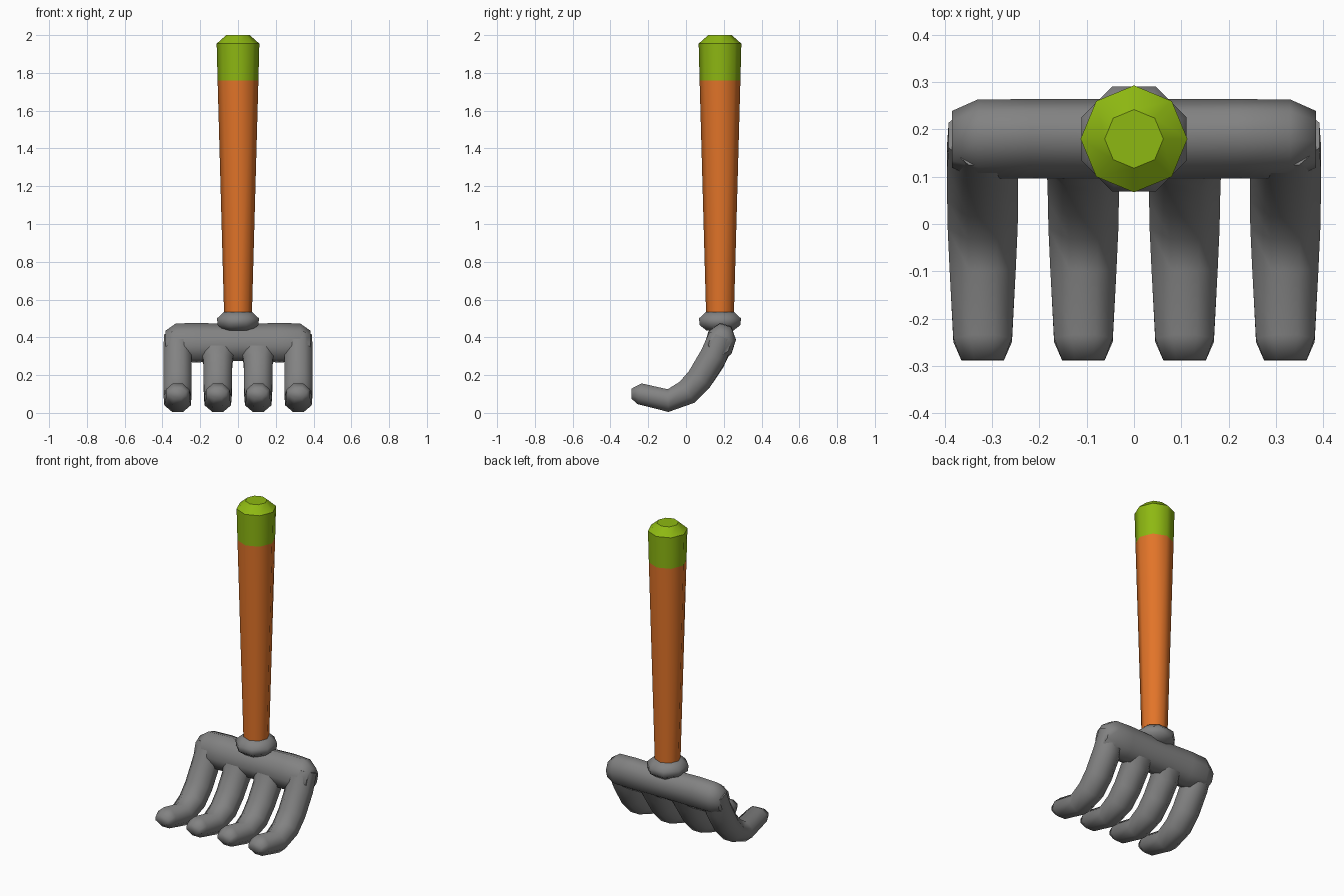
import bpy, bmesh, math
from mathutils import Vector

if "Cube" in bpy.data.objects:
    bpy.data.objects.remove(bpy.data.objects["Cube"])


def material(name, rgb):
    m = bpy.data.materials.new(name)
    m.diffuse_color = (*rgb, 1)
    m.use_nodes = True
    m.node_tree.nodes["Principled BSDF"].inputs["Base Color"].default_value = m.diffuse_color
    return m


ORANGE = material("orange wood", (0.76, 0.175, 0.022))
GREEN = material("green grip", (0.27, 0.48, 0.006))
GREY = material("grey metal", (0.225, 0.225, 0.225))
N = 8


def ring(center, u, v, a, b, flat=True):
    """Octagon of half extents a, b along u, v; flat sides or points on the axes."""
    off = math.pi / N if flat else 0
    k = 1 / math.cos(math.pi / N) if flat else 1
    return [center + u * (a * k * math.cos(off + i * 2 * math.pi / N))
            + v * (b * k * math.sin(off + i * 2 * math.pi / N)) for i in range(N)]


def loft(name, rings, mat, crisp_rings=False):
    bm = bmesh.new()
    loops = [[bm.verts.new(p) for p in r] for r in rings]
    for lo, hi in zip(loops, loops[1:]):
        for i in range(N):
            j = (i + 1) % N
            bm.faces.new((lo[i], lo[j], hi[j], hi[i]))
    caps = [bm.faces.new(loops[0][::-1]), bm.faces.new(loops[-1])]
    bmesh.ops.recalc_face_normals(bm, faces=bm.faces[:])
    for f in bm.faces:
        f.smooth = True
    if crisp_rings:
        for loop in loops:
            for i in range(N):
                bm.edges.get((loop[i], loop[(i + 1) % N])).smooth = False
    else:
        for f in caps:
            for e in f.edges:
                e.smooth = e.calc_face_angle(0) < math.radians(65)
    me = bpy.data.meshes.new(name)
    bm.to_mesh(me)
    bm.free()
    me.materials.append(mat)
    ob = bpy.data.objects.new(name, me)
    bpy.context.collection.objects.link(ob)
    return ob


X, Y, Z = Vector((1, 0, 0)), Vector((0, 1, 0)), Vector((0, 0, 1))


def lathe(name, profile, mat, flat, crisp):
    return loft(name, [ring(Vector((0, 0.18, z)), X, Y, r, r, flat) for r, z in profile], mat, crisp)


# Handle, grip cap and collar
lathe("handle", [(0.073, 0.50), (0.108, 1.76)], ORANGE, False, True)
lathe("grip_cap", [(0.108, 1.76), (0.113, 1.955), (0.062, 2.0)], GREEN, False, True)
lathe("collar", [(0.07, 0.435), (0.108, 0.465), (0.111, 0.50), (0.075, 0.535)], GREY, True, False)

# Crossbar, leaning slightly with the tines
D = Vector((0, 0.3, 0.954))
NRM = Vector((0, 0.954, -0.3))
half = [(0.0, 0.092, 0.076, 0.0), (0.22, 0.1, 0.075, 0.0),
        (0.33, 0.096, 0.075, 0.0), (0.385, 0.062, 0.055, -0.004)]
sections = [(-x, h, w, o) for x, h, w, o in half[:0:-1]] + half
loft("crossbar", [ring(Vector((x, 0.18, 0.372)) + D * o, D, NRM, h, w)
                  for x, h, w, o in sections], GREY)


# Curved tines: y, z, half width, half thickness from tip to bar
def tine(name, x, top):
    path = [(-0.288, 0.102, 0.045, 0.027), (-0.245, 0.101, 0.062, 0.056),
            (-0.095, 0.065, 0.070, 0.060), (0.007, 0.110, 0.074, 0.068),
            (0.072, 0.180, 0.075, 0.070)] + top
    rings = []
    for i, (y, z, w, t) in enumerate(path):
        a, b = path[max(i - 1, 0)], path[min(i + 1, len(path) - 1)]
        tan = Vector((0, b[0] - a[0], b[1] - a[1])).normalized()
        rings.append(ring(Vector((x, y, z)), X, X.cross(tan), w, t))
    loft(name, rings, GREY)


for side, s in (("left", -1), ("right", 1)):
    tine("outer_tine_" + side, s * 0.32,
         [(0.145, 0.30, 0.075, 0.072), (0.188, 0.405, 0.072, 0.068)])
    tine("inner_tine_" + side, s * 0.107,
         [(0.135, 0.275, 0.077, 0.071), (0.172, 0.35, 0.105, 0.070)])
